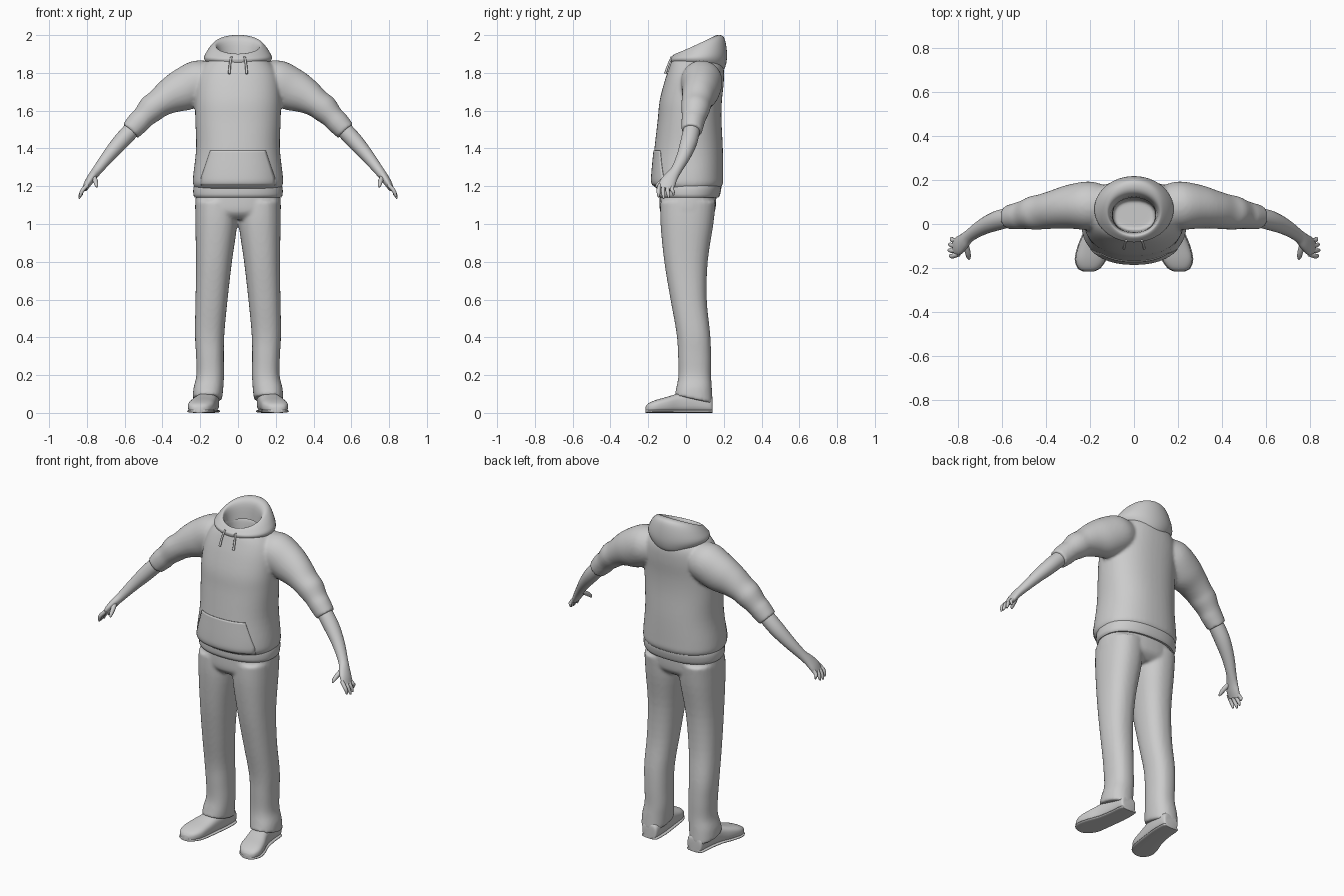
import bpy, bmesh
from math import cos, sin, pi
from mathutils import Vector

cube = bpy.data.objects.get("Cube")
if cube:
    bpy.data.objects.remove(cube)

grey = bpy.data.materials.new("plain grey")
grey.use_nodes = True
grey.diffuse_color = (0.6, 0.6, 0.6, 1)
grey.node_tree.nodes["Principled BSDF"].inputs["Base Color"].default_value = (0.6, 0.6, 0.6, 1)


def slab(x, rx, y0, y1, zf, zb=None):
    """Level or front-to-back tilted ring: centre and two half axes."""
    zb = zf if zb is None else zb
    return (Vector((x, (y0 + y1) / 2, (zf + zb) / 2)),
            Vector((0, (y1 - y0) / 2, (zb - zf) / 2)), Vector((rx, 0, 0)))


def tube(points):
    """Rings square to a path of (x, y, z, half depth, half height)."""
    rings = []
    for i, p in enumerate(points):
        a, b = points[max(i - 1, 0)], points[min(i + 1, len(points) - 1)]
        t = (Vector(b[:3]) - Vector(a[:3])).normalized()
        side = Vector((0, 1, 0))
        side = (side - t * side.dot(t)).normalized()
        rings.append((Vector(p[:3]), side * p[3], t.cross(side) * p[4]))
    return rings


def flip(rings):
    m = Vector((-1, 1, 1))
    return [tuple(v * m for v in r) for r in rings]


def spline(a, b, c, d, t):
    return 0.5 * (2 * b + (c - a) * t + (2 * a - 5 * b + 4 * c - d) * t * t
                  + (3 * b - a - 3 * c + d) * t ** 3)


def loft(bm, rings, n=32, power=2.0, steps=4, caps=True):
    """Skin a smooth surface through the rings."""
    full, last = [], len(rings) - 1
    for i in range(last):
        near = [rings[min(max(i + k, 0), last)] for k in (-1, 0, 1, 2)]
        for s in range(steps):
            full.append([spline(*[r[k] for r in near], s / steps) for k in range(3)])
    full.append(rings[last])
    loops = []
    for c, u, v in full:
        loop = []
        for j in range(n):
            ca, sa = cos(2 * pi * j / n), sin(2 * pi * j / n)
            pu = abs(ca) ** (2 / power) * (1 if ca > 0 else -1)
            pv = abs(sa) ** (2 / power) * (1 if sa > 0 else -1)
            loop.append(bm.verts.new(c + u * pu + v * pv))
        loops.append(loop)
    for a, b in zip(loops, loops[1:]):
        for j in range(n):
            k = (j + 1) % n
            bm.faces.new((a[j], a[k], b[k], b[j]))
    if caps:
        bm.faces.new(loops[0])
        bm.faces.new(loops[-1])


def finish(name, bm, voxel=0, angle=0.8):
    bmesh.ops.recalc_face_normals(bm, faces=bm.faces)
    mesh = bpy.data.meshes.new(name)
    bm.to_mesh(mesh)
    bm.free()
    mesh.materials.append(grey)
    ob = bpy.data.objects.new(name, mesh)
    bpy.context.collection.objects.link(ob)
    if voxel:
        mod = ob.modifiers.new("Blend", "REMESH")
        mod.mode, mod.voxel_size, mod.use_smooth_shade = "VOXEL", voxel, True
        soft = ob.modifiers.new("Soften", "SMOOTH")
        soft.factor, soft.iterations = 0.5, 6
    else:
        bpy.ops.object.select_all(action="DESELECT")
        ob.select_set(True)
        bpy.context.view_layer.objects.active = ob
        bpy.ops.object.shade_smooth_by_angle(angle=angle)
    return ob


# Hooded top: body with a hollow neck, blended with both sleeves
bm = bmesh.new()
loft(bm, [slab(0, *r) for r in (
    (.222, -.15, .175, 1.185), (.238, -.178, .195, 1.21), (.237, -.18, .197, 1.26),
    (.222, -.167, .195, 1.4), (.226, -.15, .188, 1.55), (.228, -.14, .19, 1.65),
    (.222, -.115, .2, 1.75), (.2, -.092, .2, 1.82), (.16, -.075, .185, 1.865),
    (.12, -.058, .15, 1.885), (.1, -.04, .125, 1.86), (.095, -.03, .11, 1.7))],
    n=48, power=2.3)
sleeve = tube([
    (.12, .08, 1.775, .09, .09), (.2, .083, 1.755, .11, .115), (.29, .078, 1.71, .1, .113),
    (.365, .065, 1.675, .087, .093), (.42, .055, 1.638, .08, .076), (.46, .05, 1.608, .076, .074),
    (.5, .042, 1.566, .065, .061), (.53, .036, 1.535, .061, .061), (.57, .03, 1.492, .055, .054)])
for arm in (sleeve, flip(sleeve)):
    loft(bm, arm)
top = finish("hooded_top", bm, voxel=0.009)

# Waistband of the top
bm = bmesh.new()
loft(bm, [slab(0, *r) for r in (
    (.228, -.14, .172, 1.14), (.236, -.15, .18, 1.155), (.236, -.152, .187, 1.19),
    (.226, -.15, .185, 1.22))], n=48, power=2.3)
finish("waistband", bm)

# Hood folded around the neck opening
bm = bmesh.new()
loft(bm, [slab(0, *r) for r in (
    (.12, -.05, .18, 1.84, 1.8), (.15, -.075, .205, 1.85, 1.825), (.18, -.083, .217, 1.872, 1.88),
    (.162, -.075, .212, 1.885, 1.95), (.135, -.06, .195, 1.9, 1.995), (.118, -.048, .155, 1.897, 1.997),
    (.108, -.04, .13, 1.87, 1.965), (.102, -.038, .12, 1.83, 1.88))], n=48, caps=False)
finish("hood", bm, angle=1.2)

# Drawstrings
bm = bmesh.new()
cord = tube([(.035, -.075, 1.885, .006, .006), (.043, -.094, 1.84, .006, .006),
             (.046, -.11, 1.795, .007, .007)])
for c in (cord, flip(cord)):
    loft(bm, c, n=8)
finish("drawstrings", bm)

# Front pocket panel laid on the belly
bm = bmesh.new()
bmesh.ops.create_grid(bm, x_segments=24, y_segments=16, size=1)
for v in bm.verts:
    h = (v.co.y + 1) / 2
    half = .195 - .05 * max(0, h - .2) / .8
    v.co = Vector((v.co.x * half, -.3, 1.205 + .185 * h))
pocket = finish("front_pocket", bm)
wrap = pocket.modifiers.new("Lay on", "SHRINKWRAP")
wrap.target, wrap.wrap_method, wrap.offset = top, "PROJECT", 0.002
wrap.use_project_y, wrap.use_positive_direction = True, True
pad = pocket.modifiers.new("Thickness", "SOLIDIFY")
pad.thickness, pad.offset = 0.005, 0

# Trousers: hips blended with two legs
bm = bmesh.new()
loft(bm, [slab(0, *r) for r in (
    (.17, -.1, .11, 1.025), (.222, -.135, .15, 1.06), (.226, -.14, .16, 1.12),
    (.215, -.135, .16, 1.2))], n=48, power=2.3)
leg = [slab((a + b) / 2, (b - a) / 2, *r) for a, b, *r in (
    (.005, .225, -.135, .158, 1.12), (.004, .226, -.135, .145, 1.0), (.032, .222, -.115, .115, .8),
    (.055, .225, -.082, .11, .6), (.072, .228, -.05, .128, .42), (.075, .222, -.042, .133, .3),
    (.074, .22, -.04, .133, .2), (.078, .236, -.052, .137, .13), (.084, .24, -.06, .142, .095, .05))]
for side in (leg, flip(leg)):
    loft(bm, side, power=2.3)
finish("trousers", bm, voxel=0.009)

# Shoes with thin soles
shoe = ((.152, .14, .035, .06), (.152, .128, .05, .095), (.155, .05, .055, .115),
        (.167, -.03, .058, .105), (.185, -.1, .067, .085), (.197, -.16, .068, .068),
        (.204, -.2, .048, .05), (.206, -.215, .022, .032))
for name, grow, height in (("shoes", 0, None), ("soles", .004, .018)):
    bm = bmesh.new()
    rings = []
    for x, y, w, h in shoe:
        h = height or h
        rings.append((Vector((x, y, h / 2)), Vector((0, 0, h / 2)), Vector((w + grow, 0, 0))))
    for r in (rings, flip(rings)):
        loft(bm, r, power=2.8)
    finish(name, bm)

# Forearms, palms, fingers and thumbs
bm = bmesh.new()
forearm = tube([
    (.54, .034, 1.522, .042, .042), (.58, .026, 1.48, .045, .044), (.63, .012, 1.425, .044, .042),
    (.69, -.015, 1.355, .036, .034), (.745, -.052, 1.285, .029, .026), (.772, -.078, 1.25, .036, .023),
    (.795, -.098, 1.215, .043, .02), (.812, -.108, 1.185, .038, .014)])
parts = [forearm]
for k, reach in enumerate((-.004, .004, .0, -.014)):
    y = -.138 + k * .022
    tip = -.145 + k * .026
    parts.append(tube([
        (.795, y, 1.21, .01, .011), (.822, (y + tip) / 2 - .004, 1.18, .011, .011),
        (.834 + reach / 2, tip, 1.155 - reach, .009, .009), (.838 + reach, tip, 1.138 - reach, .004, .004)]))
parts.append(tube([
    (.765, -.09, 1.25, .013, .014), (.755, -.125, 1.228, .013, .013),
    (.75, -.15, 1.208, .01, .01), (.748, -.16, 1.195, .004, .004)]))
for p in parts:
    for side in (p, flip(p)):
        loft(bm, side, n=20 if p is forearm else 10)
finish("forearms_and_hands", bm)
